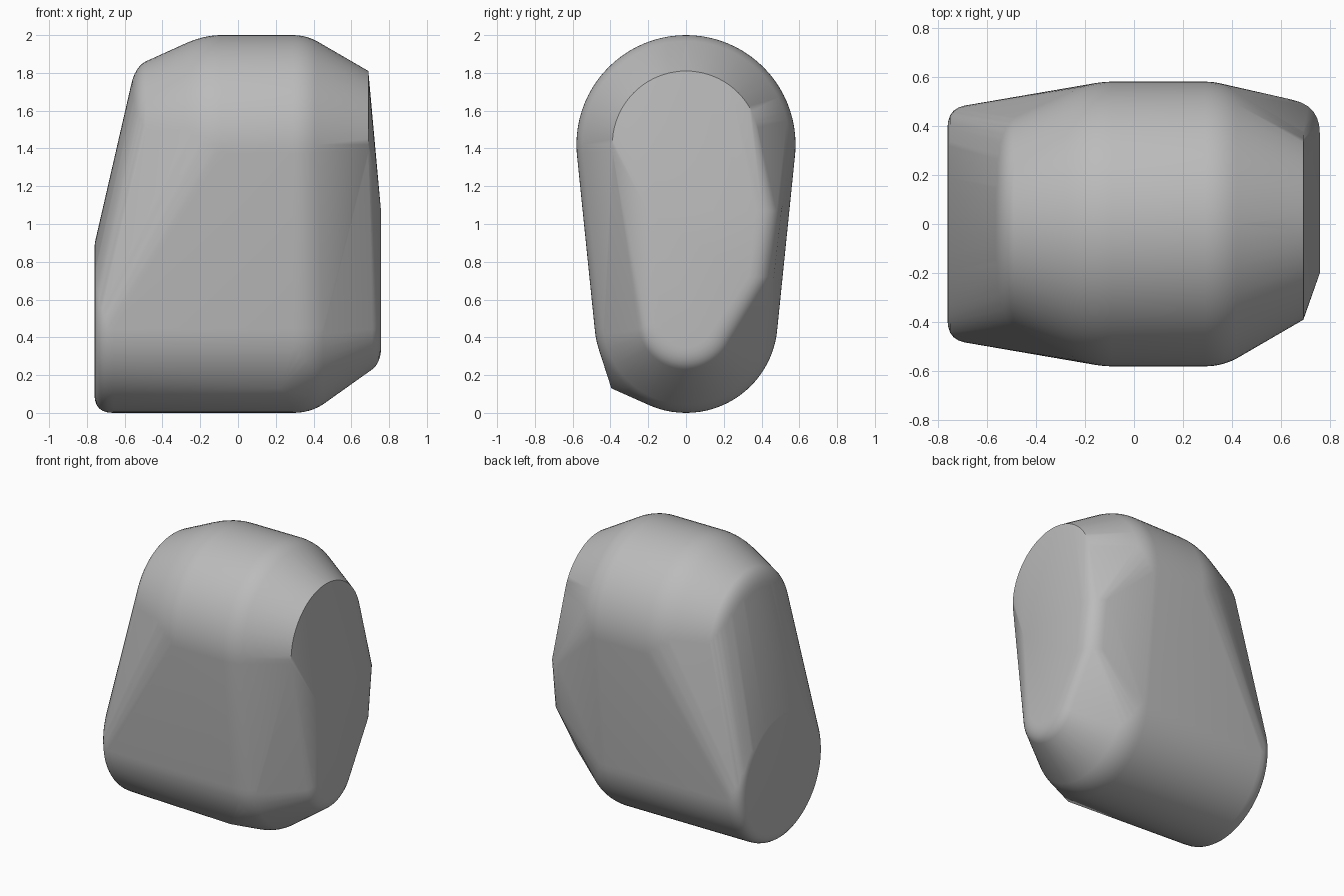
import bpy, bmesh, math

cube = bpy.data.objects.get("Cube")
if cube:
    bpy.data.objects.remove(cube, do_unlink=True)

grey = bpy.data.materials.new("plain grey")
grey.use_nodes = True
colour = (0.5, 0.5, 0.5, 1)
grey.diffuse_color = colour
grey.node_tree.nodes["Principled BSDF"].inputs["Base Color"].default_value = colour

SEGMENTS = 80
bm = bmesh.new()


def drum(profile, height):
    """Rings of points around an x-axis at the given height."""
    for x, radius in profile:
        for i in range(SEGMENTS):
            a = math.tau * i / SEGMENTS
            bm.verts.new((x, radius * math.sin(a), height + radius * math.cos(a)))


def fillet(start, corner, end, steps=6):
    """Rounded profile corner as a quadratic curve."""
    pts = []
    for i in range(steps + 1):
        t = i / steps
        pts.append(tuple((1 - t) ** 2 * s + 2 * t * (1 - t) * c + t * t * e
                         for s, c, e in zip(start, corner, end)))
    return pts


# Upper drum: rounded shoulder, barrel, then a cone to a crisp end
drum(fillet((-0.565, 0.32), (-0.545, 0.41), (-0.49, 0.44))
     + fillet((-0.28, 0.535), (-0.18, 0.58), (-0.09, 0.58))
     + fillet((0.29, 0.58), (0.37, 0.58), (0.44, 0.535))
     + [(0.69, 0.39)], 1.42)

# Lower drum: rounded wide end, tapering to a small rounded nose
drum(fillet((-0.76, 0.39), (-0.76, 0.485), (-0.66, 0.485))
     + fillet((0.29, 0.485), (0.38, 0.485), (0.45, 0.44))
     + fillet((0.71, 0.255), (0.757, 0.22), (0.757, 0.14)), 0.485)

# Rounded upright edge on the back of the left side
for z, y, x in ((1.07, 0.37, 0.65), (0.72, 0.33, 0.65)):
    for px, py in fillet((0.757, y), (0.757, y + 0.11), (x, y + 0.135)):
        bm.verts.new((px, py, z))

# Front lower corner and the front end of the side crease
bm.verts.new((0.22, -0.395, 0.13))
bm.verts.new((0.757, -0.2, 1.07))

# Stretch one skin around all the parts
hull = bmesh.ops.convex_hull(bm, input=bm.verts[:])
loose = {e for e in hull["geom_interior"] + hull["geom_unused"]
         if isinstance(e, bmesh.types.BMVert)}
bmesh.ops.delete(bm, geom=list(loose), context="VERTS")
bmesh.ops.dissolve_limit(bm, angle_limit=math.radians(0.3),
                         verts=bm.verts[:], edges=bm.edges[:])
bmesh.ops.recalc_face_normals(bm, faces=bm.faces[:])

mesh = bpy.data.meshes.new("rounded_block")
bm.to_mesh(mesh)
bm.free()
mesh.materials.append(grey)
block = bpy.data.objects.new("rounded_block", mesh)
bpy.context.collection.objects.link(block)
bpy.ops.object.select_all(action="DESELECT")
bpy.context.view_layer.objects.active = block
block.select_set(True)
bpy.ops.object.shade_smooth_by_angle(angle=math.radians(40))
